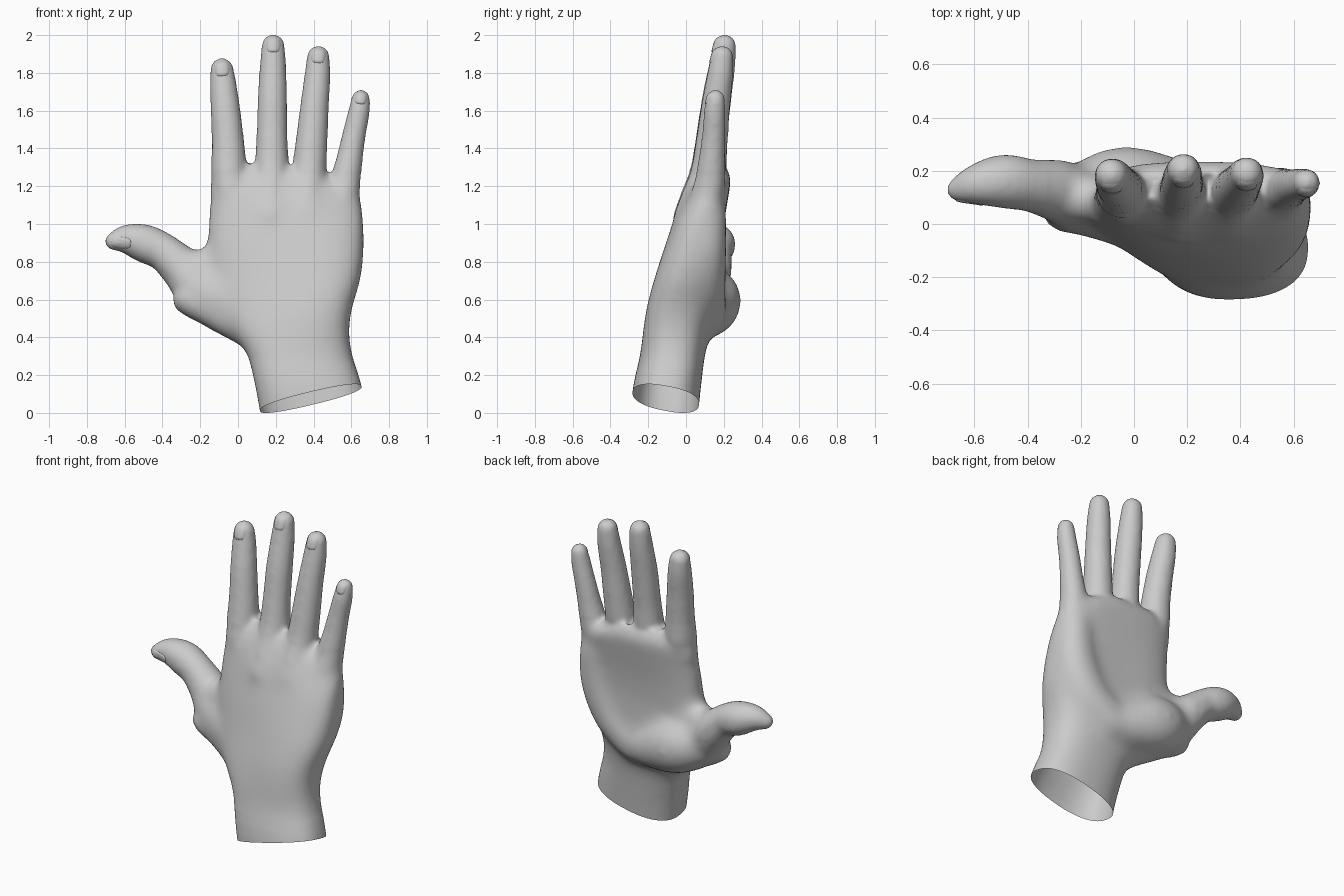
import bpy, bmesh, math
from mathutils import Vector, Matrix
from mathutils.bvhtree import BVHTree

if "Cube" in bpy.data.objects:
    bpy.data.objects.remove(bpy.data.objects["Cube"])

skin = bpy.data.materials.new("grey skin")
skin.diffuse_color = (0.6, 0.6, 0.6, 1)
skin.use_nodes = True
skin.node_tree.nodes["Principled BSDF"].inputs["Base Color"].default_value = skin.diffuse_color


def make_object(name, bm):
    mesh = bpy.data.meshes.new(name)
    bm.to_mesh(mesh)
    bm.free()
    mesh.materials.append(skin)
    for p in mesh.polygons:
        p.use_smooth = True
    ob = bpy.data.objects.new(name, mesh)
    bpy.context.collection.objects.link(ob)
    return ob


def ball(bm, centre, r):
    bmesh.ops.create_icosphere(bm, subdivisions=3, radius=r,
                               matrix=Matrix.Translation(centre))


def spline(points, t):
    """Catmull-Rom value at t in 0..1 through tuples of any length."""
    n = len(points) - 1
    i = min(int(t * n), n - 1)
    f = t * n - i
    a, b, c, d = (points[max(0, min(n, i + k))] for k in (-1, 0, 1, 2))
    return [0.5 * (2 * q + (r - p) * f + (2 * p - 5 * q + 4 * r - s) * f * f
                   + (3 * q - p - 3 * r + s) * f ** 3)
            for p, q, r, s in zip(a, b, c, d)]


def limb(bm, points, steps=44):
    """Rounded limb swept along (x, y, z, radius) points."""
    for k in range(steps + 1):
        x, y, z, r = spline(points, k / steps)
        ball(bm, (x, y, z), r)


# Wrist and palm sections: z, left, right, front, back, slant, palm hollow
sections = [
    (-0.15, 0.14, 0.71, -0.29, 0.05, 0, 0),
    (0.10, 0.10, 0.665, -0.285, 0.075, 0, 0),
    (0.30, 0.05, 0.61, -0.245, 0.10, 0, 0),
    (0.42, -0.03, 0.59, -0.225, 0.13, -0.10, 0),
    (0.55, -0.12, 0.605, -0.195, 0.18, -0.18, 0),
    (0.70, -0.16, 0.65, -0.155, 0.205, -0.16, 0.02),
    (0.85, -0.165, 0.668, -0.115, 0.215, -0.10, 0.03),
    (1.00, -0.16, 0.668, -0.07, 0.22, -0.05, 0.02),
    (1.15, -0.15, 0.66, -0.02, 0.235, 0, 0.01),
    (1.25, -0.14, 0.635, 0.03, 0.235, 0, 0),
    (1.32, -0.11, 0.56, 0.09, 0.195, 0, 0),
]
bm = bmesh.new()
rings, sides = [], 48
for k in range(41):
    z, xl, xr, yf, yb, slant, hollow = spline(sections, k / 40)
    ring = []
    for j in range(sides):
        a = 2 * math.pi * j / sides
        c, s = math.cos(a), math.sin(a)
        u = math.copysign(abs(c) ** 0.85, c)
        v = math.copysign(abs(s) ** 0.8, s)
        y = (yf + yb) / 2 + v * (yb - yf) / 2
        y += slant * u * (xr - xl) / 2 * (1 - v) / 2
        if v > 0:
            y -= hollow * (1 - u * u) ** 2
        drop = 0.11 * max(0, u - 0.2) * max(0, min(1, (z - 1) / 0.3))
        ring.append(bm.verts.new(((xl + xr) / 2 + u * (xr - xl) / 2, y, z - drop)))
    rings.append(ring)
for lo, hi in zip(rings, rings[1:]):
    for j in range(sides):
        n = (j + 1) % sides
        bm.faces.new((lo[j], lo[n], hi[n], hi[j]))
bm.faces.new(rings[0][::-1])
bm.faces.new(rings[-1])

# Thumb pad and heel of the palm
limb(bm, [(-0.21, 0.10, 0.635, 0.115), (-0.05, 0.115, 0.60, 0.18),
          (0.10, 0.11, 0.55, 0.155), (0.24, 0.09, 0.52, 0.13)], 24)
limb(bm, [(0.28, 0.09, 0.52, 0.13), (0.44, 0.07, 0.65, 0.145),
          (0.535, 0.09, 0.85, 0.13), (0.55, 0.11, 1.05, 0.11)], 24)
limb(bm, [(-0.25, 0.06, 0.605, 0.095), (-0.10, 0.05, 0.535, 0.11),
          (0.06, 0.0, 0.46, 0.12)], 16)

# Fingers, from knuckle to tip
fingers = {
    "index": [(-0.025, 0.07, 1.04, 0.09), (-0.045, 0.115, 1.25, 0.097),
              (-0.052, 0.133, 1.42, 0.087), (-0.065, 0.152, 1.59, 0.08),
              (-0.078, 0.175, 1.73, 0.072), (-0.085, 0.185, 1.817, 0.062)],
    "middle": [(0.17, 0.03, 1.04, 0.105), (0.178, 0.11, 1.26, 0.095),
               (0.18, 0.137, 1.46, 0.083), (0.182, 0.162, 1.66, 0.079),
               (0.185, 0.19, 1.83, 0.071), (0.186, 0.205, 1.943, 0.061)],
    "ring": [(0.36, 0.035, 1.04, 0.105), (0.375, 0.11, 1.25, 0.093),
             (0.39, 0.137, 1.44, 0.085), (0.405, 0.157, 1.62, 0.077),
             (0.42, 0.18, 1.78, 0.07), (0.425, 0.192, 1.885, 0.06)],
    "little": [(0.53, 0.065, 1.00, 0.10), (0.56, 0.12, 1.18, 0.087),
               (0.59, 0.137, 1.34, 0.071), (0.614, 0.147, 1.47, 0.063),
               (0.64, 0.152, 1.59, 0.058), (0.65, 0.157, 1.662, 0.05)],
}
for path in fingers.values():
    limb(bm, path)

# Thumb and the web beside it
limb(bm, [(0.0, 0.04, 0.57, 0.14), (-0.20, 0.09, 0.66, 0.13),
          (-0.285, 0.125, 0.755, 0.118), (-0.39, 0.145, 0.848, 0.10),
          (-0.49, 0.16, 0.895, 0.102), (-0.585, 0.15, 0.92, 0.077),
          (-0.658, 0.13, 0.908, 0.047)])
limb(bm, [(-0.25, 0.06, 0.62, 0.09), (-0.21, 0.09, 0.765, 0.09),
          (-0.10, 0.09, 0.79, 0.09)], 12)

# Blend everything into one skin
blend = make_object("blend", bm)
mod = blend.modifiers.new("fuse", "REMESH")
mod.mode = "VOXEL"
mod.voxel_size = 0.014
mod = blend.modifiers.new("soften", "SMOOTH")
mod.factor = 0.5
mod.iterations = 8
bpy.context.view_layer.update()
smooth = bpy.data.meshes.new_from_object(
    blend.evaluated_get(bpy.context.evaluated_depsgraph_get()))
bpy.data.objects.remove(blend)

# Soften the palm further, then cut the wrist open along a slanted plane
bm = bmesh.new()
bm.from_mesh(smooth)
for low, high, left, passes in ((0.25, 1.16, -0.24, 35), (0.2, 1.28, -0.32, 8)):
    palm = [v for v in bm.verts if low < v.co.z < high and v.co.x > left]
    for _ in range(passes):
        bmesh.ops.smooth_vert(bm, verts=palm, factor=0.5, use_axis_x=True,
                              use_axis_y=True, use_axis_z=True)
bmesh.ops.bisect_plane(bm, geom=bm.verts[:] + bm.edges[:] + bm.faces[:],
                       plane_co=(0.385, 0, 0.055), plane_no=(-0.245, 0.2, 1),
                       clear_inner=True)
surface = BVHTree.FromBMesh(bm)
make_object("hand", bm)


# Nails: thin plates laid on the front of each tip
def nail(name, x, z, axis, half_width, half_length):
    axis = Vector((axis[0], 0, axis[1])).normalized()
    across = Vector((axis.z, 0, -axis.x))
    front = Vector((0, 1, 0))
    base = surface.ray_cast(Vector((x, -1, z)), front)[0].y
    bm = bmesh.new()
    grid, count = [], 32
    for scale, lift in ((0.02, 0.004), (0.5, 0.004), (0.9, 0.004), (1, -0.004)):
        ring = []
        for j in range(count):
            a = 2 * math.pi * j / count
            c, s = math.cos(a), math.sin(a)
            p = Vector((x, -1, z))
            p += across * math.copysign(abs(c) ** 0.6, c) * half_width * scale
            p += axis * math.copysign(abs(s) ** 0.6, s) * half_length * scale
            hit = surface.ray_cast(p, front)[0]
            y = min(hit.y, base + 0.035) if hit else base + 0.035
            ring.append(bm.verts.new((p.x, y - lift, p.z)))
        grid.append(ring)
    bm.faces.new(grid[0])
    for lo, hi in zip(grid, grid[1:]):
        for j in range(count):
            n = (j + 1) % count
            bm.faces.new((lo[j], hi[j], hi[n], lo[n]))
    bmesh.ops.recalc_face_normals(bm, faces=bm.faces[:])
    if sum(f.normal.y * f.calc_area() for f in bm.faces) > 0:
        bmesh.ops.reverse_faces(bm, faces=bm.faces[:])
    make_object(name, bm)


for name, path in fingers.items():
    (x0, _, z0, _), (x1, _, z1, r) = path[-2:]
    nail(name + "_nail", x1, z1 + r * 0.1, (x1 - x0, z1 - z0), r * 0.66, r * 0.66)
nail("thumb_nail", -0.62, 0.9, (-1, 0.12), 0.032, 0.055)
